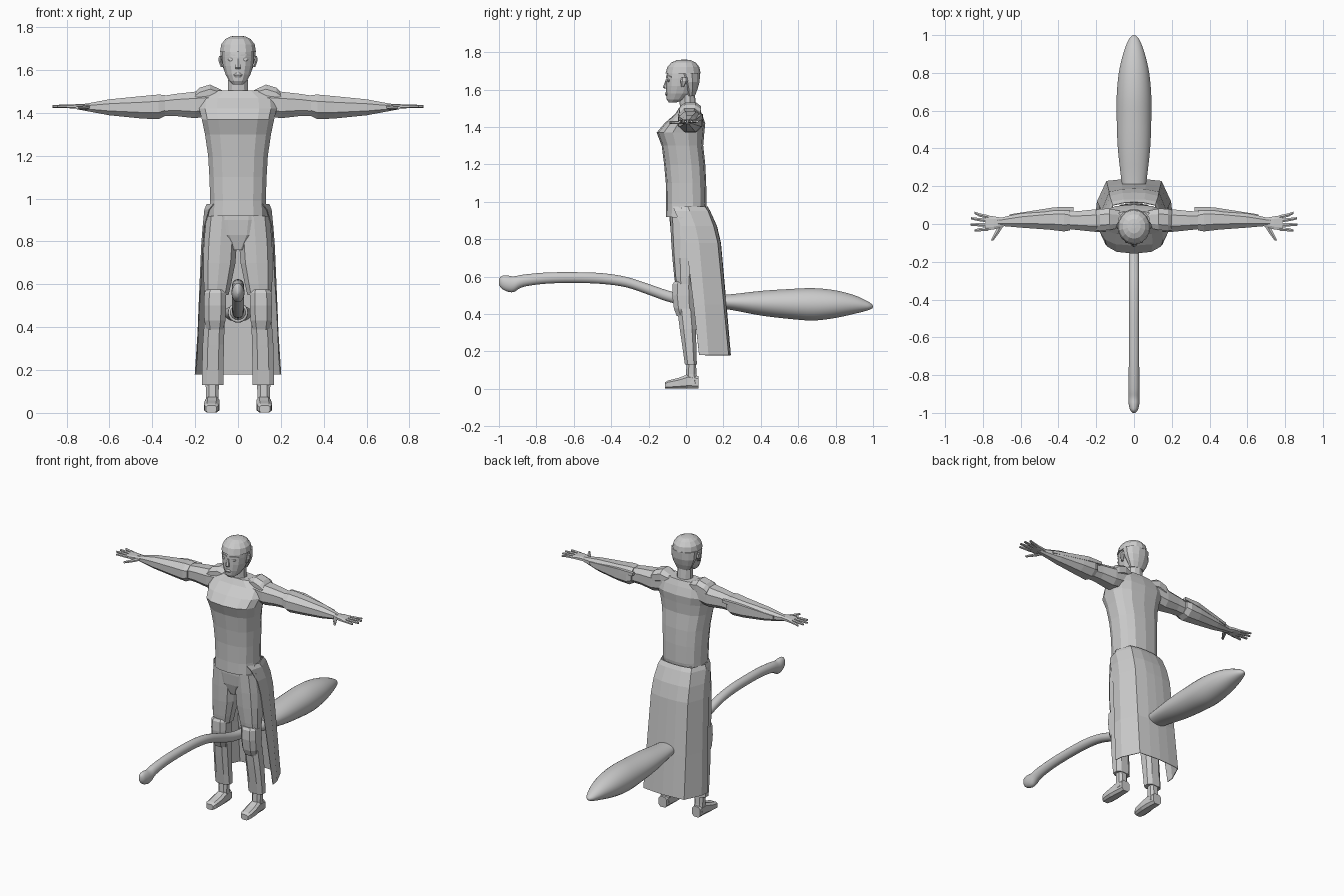
import bpy, bmesh, math

grey = bpy.data.materials.new("plain grey")
grey.diffuse_color = (0.6, 0.6, 0.6, 1)


def finish(name, bm, mirror=False, smooth=False):
    bmesh.ops.recalc_face_normals(bm, faces=bm.faces)
    me = bpy.data.meshes.new(name)
    bm.to_mesh(me)
    bm.free()
    me.materials.append(grey)
    ob = bpy.data.objects.new(name, me)
    bpy.context.collection.objects.link(ob)
    if mirror:
        ob.modifiers.new("mirror", "MIRROR").use_clip = True
    if smooth:
        for p in me.polygons:
            p.use_smooth = True
    return ob


def spline(rows, k):
    """Catmull-Rom resampling of the ring table"""
    out = []
    for i in range(len(rows) - 1):
        a, b, c, d = rows[max(i - 1, 0)], rows[i], rows[i + 1], rows[min(i + 2, len(rows) - 1)]
        for s in range(k):
            t = s / k
            out.append([0.5 * (2 * q + (r - p) * t + (2 * p - 5 * q + 4 * r - w) * t * t
                               + (3 * q - p - 3 * r + w) * t ** 3) for p, q, r, w in zip(a, b, c, d)])
    return out + [rows[-1]]


def loft(name, axis, rows, n=8, e=1.0, mirror=False, smooth=0):
    """Rings (position, centre u, centre v, radius u, radius v) across an axis, capped"""
    if smooth:
        rows = spline(rows, smooth)
    bm = bmesh.new()
    rings = []
    for t, cu, cv, ru, rv in rows:
        ring = []
        for i in range(n):
            a = 2 * math.pi * (i + 0.5) / n
            c, s = math.cos(a), math.sin(a)
            u = cu + ru * math.copysign(abs(c) ** e, c)
            v = cv + rv * math.copysign(abs(s) ** e, s)
            ring.append(bm.verts.new({"x": (t, u, v), "y": (u, t, v), "z": (u, v, t)}[axis]))
        rings.append(ring)
    for a, b in zip(rings, rings[1:]):
        for i in range(n):
            j = (i + 1) % n
            bm.faces.new((a[i], a[j], b[j], b[i]))
    bm.faces.new(rings[0])
    bm.faces.new(rings[-1])
    return finish(name, bm, mirror, bool(smooth))


def upright(rows):
    """(z, centre x, half width, y front, y back) to loft rows"""
    return [(z, cx, (f + b) / 2, w, (b - f) / 2) for z, cx, w, f, b in rows]


# torso and jacket
loft("jacket", "z", upright([
    (.92, 0, .135, -.108, .10), (.99, 0, .132, -.106, .11), (1.1, 0, .136, -.108, .108),
    (1.2, 0, .142, -.117, .103), (1.3, 0, .157, -.13, .092), (1.37, 0, .172, -.157, .098),
    (1.42, 0, .185, -.115, .103), (1.47, 0, .178, -.058, .085), (1.505, 0, .11, -.036, .07)]), 14, .75)
loft("shoulder_pad", "x", [
    (.06, .025, 1.48, .045, .02), (.13, .025, 1.49, .06, .045), (.18, .022, 1.475, .062, .045),
    (.2, .02, 1.46, .058, .04)], 8, .8, True)
loft("neck", "z", upright([
    (1.43, 0, .06, -.04, .06), (1.5, 0, .05, -.033, .055), (1.6, 0, .046, -.035, .045)]), 10)

# head
loft("face", "z", upright([
    (1.532, 0, .024, -.092, -.05), (1.548, 0, .042, -.103, 0), (1.58, 0, .06, -.106, .035),
    (1.62, 0, .072, -.106, .055), (1.66, 0, .076, -.105, .065), (1.71, 0, .076, -.1, .068)]), 14, .9)
loft("hair_cap", "z", upright([
    (1.685, 0, .086, -.11, .078), (1.72, 0, .08, -.1, .072), (1.745, 0, .06, -.078, .052),
    (1.757, 0, .035, -.05, .028), (1.76, 0, .012, -.025, .005)]), 14)
loft("hair_back", "z", upright([
    (1.565, 0, .05, 0, .048), (1.6, 0, .068, -.01, .062), (1.64, 0, .083, -.03, .074),
    (1.69, 0, .086, -.05, .078)]), 12)
loft("ear", "z", upright([
    (1.615, .074, .008, -.025, -.01), (1.645, .084, .009, -.03, .01), (1.665, .082, .008, -.025, .008)]),
    6, 1, True)
loft("nose", "z", upright([
    (1.605, 0, .014, -.114, -.09), (1.613, 0, .015, -.123, -.09), (1.655, 0, .007, -.108, -.09)]), 6)
loft("lips", "z", upright([
    (1.566, 0, .014, -.108, -.09), (1.576, 0, .024, -.113, -.09), (1.586, 0, .012, -.109, -.09)]), 8)
loft("eye", "z", upright([
    (1.64, .034, .008, -.1, -.085), (1.648, .034, .016, -.101, -.085), (1.656, .034, .01, -.1, -.085)]),
    8, 1, True)
loft("brow", "x", [(.012, -.1, 1.668, .008, .004), (.04, -.093, 1.672, .008, .005),
                   (.06, -.075, 1.667, .008, .003)], 4, 1, True)

# arms, sleeves and hands
loft("upper_arm", "x", [
    (.12, .018, 1.445, .06, .06), (.2, .018, 1.437, .064, .066), (.29, .018, 1.437, .054, .055),
    (.38, .02, 1.43, .046, .048)], 8, .8, True)
loft("sleeve", "x", [
    (.34, .022, 1.434, .06, .052), (.37, .024, 1.428, .068, .062), (.45, .026, 1.426, .06, .056),
    (.6, .02, 1.426, .042, .04), (.7, .012, 1.426, .024, .02), (.74, .01, 1.427, .018, .013)],
    8, .9, True)
loft("sleeve_tail", "x", [
    (.32, .08, 1.46, .014, .012), (.42, .08, 1.455, .012, .02), (.66, .045, 1.43, .008, .012)], 4, 1, True)
loft("palm", "x", [
    (.68, .01, 1.428, .02, .013), (.74, .006, 1.43, .036, .012), (.785, .006, 1.43, .042, .009)],
    8, .6, True)
for i, (y0, y1, tip) in enumerate([(.037, .06, .845), (.017, .03, .862), (-.005, -.003, .866),
                                   (-.026, -.035, .845)]):
    loft("finger_%d" % (i + 1), "x", [
        (.77, y0, 1.43, .011, .009), (.82, (y0 + y1) / 2, 1.431, .01, .008),
        (tip, y1, 1.43, .007, .006)], 6, 1, True)
loft("thumb", "y", [
    (-.01, .705, 1.427, .016, .01), (-.045, .725, 1.424, .014, .009), (-.088, .752, 1.424, .008, .007)],
    6, 1, True)

# hips and legs
loft("hips", "z", upright([
    (.76, 0, .035, -.06, .06), (.83, 0, .12, -.082, .1), (.9, 0, .142, -.09, .105),
    (.97, 0, .14, -.09, .108)]), 12, .8)
loft("thigh", "z", upright([
    (.55, .1, .058, -.056, .045), (.6, .096, .066, -.063, .05), (.7, .087, .078, -.073, .07),
    (.8, .082, .08, -.08, .09), (.92, .074, .076, -.085, .09)]), 10, .75, True)
loft("knee_guard", "z", upright([
    (.39, .108, .042, -.052, .04), (.43, .108, .052, -.068, .046), (.5, .107, .055, -.077, .046),
    (.56, .106, .054, -.074, .042), (.575, .105, .045, -.064, .035)]), 8, .7, True)
loft("shin", "z", upright([
    (.13, .118, .053, -.008, .06), (.2, .118, .053, -.018, .058), (.32, .115, .053, -.036, .056),
    (.43, .11, .05, -.05, .05)]), 8, .75, True)
loft("ankle", "z", upright([
    (.03, .12, .034, -.005, .066), (.08, .12, .031, -.002, .058), (.14, .12, .033, .002, .055)]),
    8, .75, True)
loft("foot", "y", [
    (-.112, .124, .018, .026, .018), (-.095, .124, .023, .035, .023), (-.04, .122, .03, .038, .03),
    (.01, .12, .04, .034, .04), (.068, .12, .035, .03, .035)], 8, .6, True)

# long coat skirt, open at the front
rows = [
    (.975, [(.115, -.07), (.146, .01), (.112, .1), (.05, .114), (0, .116)]),
    (.95, [(.135, -.06), (.157, .02), (.118, .118), (.055, .13), (0, .13)]),
    (.87, [(.158, -.025), (.165, .05), (.128, .148), (.06, .164), (0, .166)]),
    (.78, [(.164, 0), (.172, .07), (.132, .17), (.06, .185), (0, .187)]),
    (.45, [(.184, .04), (.186, .1), (.14, .202), (.065, .214), (0, .217)]),
    (.18, [(.202, .07), (.196, .12), (.146, .228), (.07, .236), (0, .24)])]
bm = bmesh.new()
grid = [[bm.verts.new((x, y, z)) for x, y in pts] for z, pts in rows]
for a, b in zip(grid, grid[1:]):
    for i in range(4):
        bm.faces.new((a[i], a[i + 1], b[i + 1], b[i]))
skirt = finish("coat_skirt", bm, True)
skirt.modifiers.new("cloth", "SOLIDIFY").thickness = 0.004

# flying broom: bent handle, binding ring and brush
loft("broom_handle", "y", [
    (-1, 0, .572, .006, .016), (-.985, 0, .57, .02, .034), (-.955, 0, .563, .028, .043),
    (-.92, 0, .56, .03, .042), (-.87, 0, .578, .029, .033), (-.75, 0, .592, .028, .03),
    (-.6, 0, .595, .028, .029), (-.45, 0, .59, .028, .029), (-.32, 0, .571, .028, .028),
    (-.2, 0, .532, .028, .029), (-.1, 0, .497, .028, .03), (0, 0, .475, .028, .029),
    (.15, 0, .465, .028, .028)], 24, 1, False, 4)
loft("broom_brush", "y", [
    (.06, 0, .468, .03, .03), (.09, 0, .468, .042, .037), (.16, 0, .466, .055, .036),
    (.24, 0, .464, .068, .042), (.4, 0, .458, .086, .066), (.55, 0, .454, .092, .08),
    (.68, 0, .452, .092, .087), (.8, 0, .453, .081, .074), (.9, 0, .451, .058, .05),
    (.97, 0, .444, .032, .025), (.993, 0, .441, .015, .012), (1, 0, .44, .004, .004)],
    28, 1, False, 4)
bpy.ops.mesh.primitive_torus_add(major_segments=24, minor_segments=8, major_radius=.038,
                                 minor_radius=.009, location=(0, .08, .468),
                                 rotation=(math.pi / 2, 0, 0))
ring = bpy.context.object
ring.name = "binding_ring"
ring.data.materials.append(grey)
bpy.ops.object.shade_smooth()
